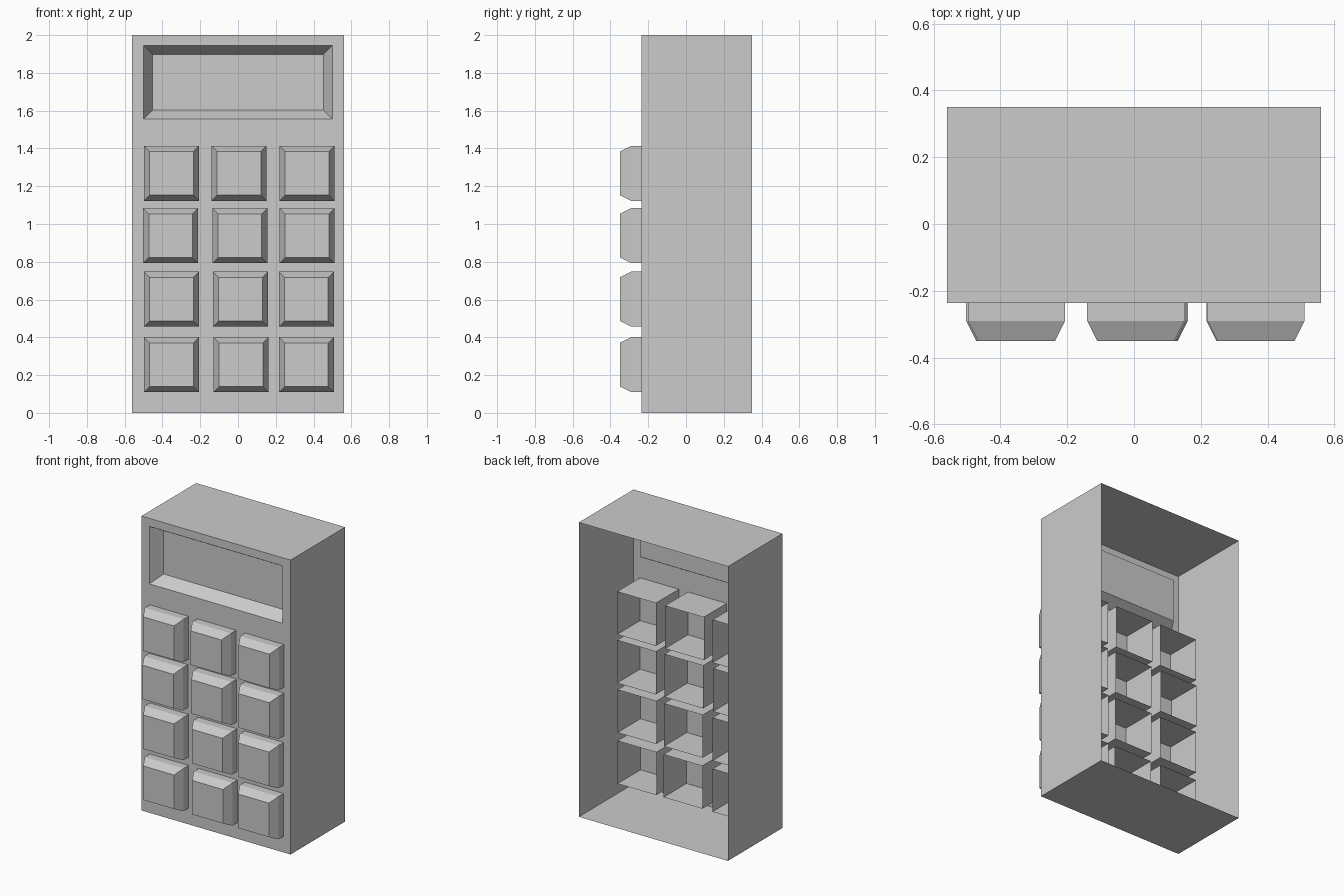
import bpy
import bmesh

if "Cube" in bpy.data.objects:
    bpy.data.objects.remove(bpy.data.objects["Cube"])


def rect_loft(name, rings):
    """Skin rectangles (x centre, z centre, width, height, y) from back to front.
    The back stays open and the last ring is capped."""
    bm = bmesh.new()
    prev = None
    for cx, cz, w, h, y in rings:
        ring = [bm.verts.new((cx + sx * w / 2, y, cz + sz * h / 2))
                for sx, sz in ((-1, -1), (1, -1), (1, 1), (-1, 1))]
        if prev:
            for i in range(4):
                j = (i + 1) % 4
                bm.faces.new((prev[i], prev[j], ring[j], ring[i]))
        prev = ring
    bm.faces.new(prev)
    mesh = bpy.data.meshes.new(name)
    bm.to_mesh(mesh)
    bm.free()
    obj = bpy.data.objects.new(name, mesh)
    bpy.context.collection.objects.link(obj)
    return obj


FRONT, BACK = -0.236, 0.35

# Casing: open-backed shell whose front steps in to a bevelled screen recess
rect_loft("casing", [
    (0, 1.0, 1.12, 2.0, BACK),
    (0, 1.0, 1.12, 2.0, FRONT),
    (0, 1.75, 1.0, 0.39, FRONT),
    (0, 1.75, 0.904, 0.294, FRONT + 0.083),
])

# Keys: hollow sleeves through the front plate with chamfered caps,
# slightly uneven columns in each row
KEY, CAP = 0.291, 0.231
rows = [
    (1.268, (-0.352, 0.005, 0.365)),
    (0.938, (-0.357, 0.010, 0.365)),
    (0.602, (-0.352, 0.013, 0.362)),
    (0.255, (-0.352, 0.016, 0.362)),
]
for r, (z, columns) in enumerate(rows, 1):
    for c, x in enumerate(columns, 1):
        rect_loft(f"key_row{r}_column{c}", [
            (x, z, KEY, KEY, 0.01),
            (x, z, KEY, KEY, -0.29),
            (x, z, CAP, CAP, -0.35),
        ])
